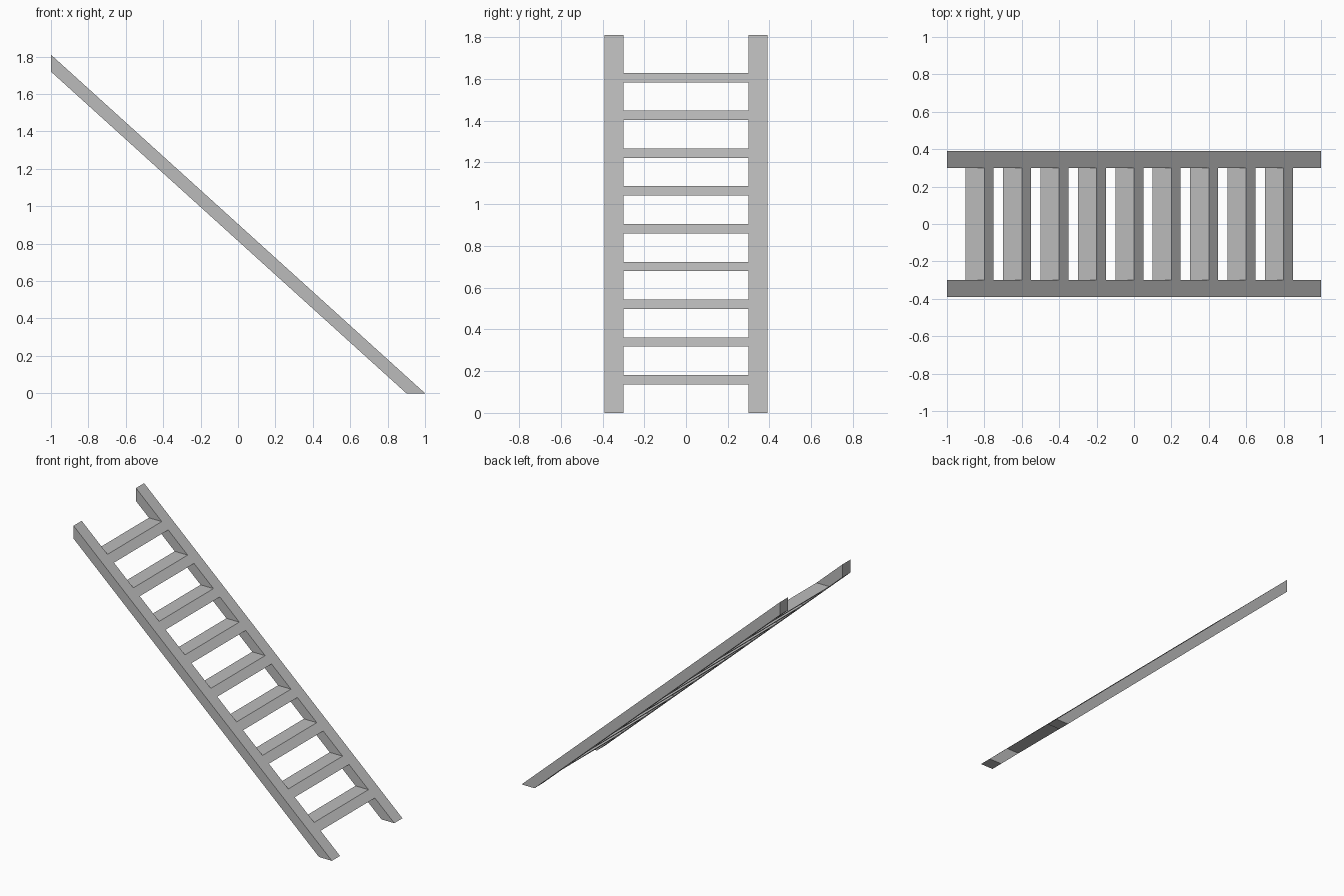
import bpy, bmesh

cube = bpy.data.objects.get("Cube")
if cube:
    bpy.data.objects.remove(cube, do_unlink=True)

SLOPE = 0.905
DEPTH = 0.1          # horizontal thickness of the rails
INNER, OUTER = 0.30, 0.39

grey = bpy.data.materials.new("plain_grey")
grey.use_nodes = True
colour = (0.5, 0.5, 0.5, 1)
grey.diffuse_color = colour
grey.node_tree.nodes["Principled BSDF"].inputs["Base Color"].default_value = colour


def upper_z(x):
    return SLOPE * (1 - x)


def upper_x(z):
    return 1 - z / SLOPE


def extrude_profile(name, profile, y0, y1):
    """Prism from an x-z outline, extruded along y."""
    bm = bmesh.new()
    face = bm.faces.new([bm.verts.new((x, y0, z)) for x, z in profile])
    moved = bmesh.ops.extrude_face_region(bm, geom=[face])["geom"]
    bmesh.ops.translate(bm, vec=(0, y1 - y0, 0),
                        verts=[v for v in moved if isinstance(v, bmesh.types.BMVert)])
    bmesh.ops.recalc_face_normals(bm, faces=bm.faces)
    mesh = bpy.data.meshes.new(name)
    bm.to_mesh(mesh)
    bm.free()
    mesh.materials.append(grey)
    obj = bpy.data.objects.new(name, mesh)
    bpy.context.collection.objects.link(obj)


# Side rails: cut level at the foot and plumb at the top
rail = [(1, 0), (-1, upper_z(-1)), (-1, upper_z(-1 + DEPTH)), (1 - DEPTH, 0)]
extrude_profile("front_rail", rail, -OUTER, -INNER)
extrude_profile("back_rail", rail, INNER, OUTER)

# Treads: level top and bottom, edges flush with the rails
for i in range(9):
    top = upper_z(0.8 - 0.2 * i)
    low = top - 0.045
    tread = [(upper_x(top), top), (upper_x(top) - DEPTH, top),
             (upper_x(low) - DEPTH, low), (upper_x(low), low)]
    extrude_profile(f"tread_{i + 1}", tread, -INNER, INNER)
